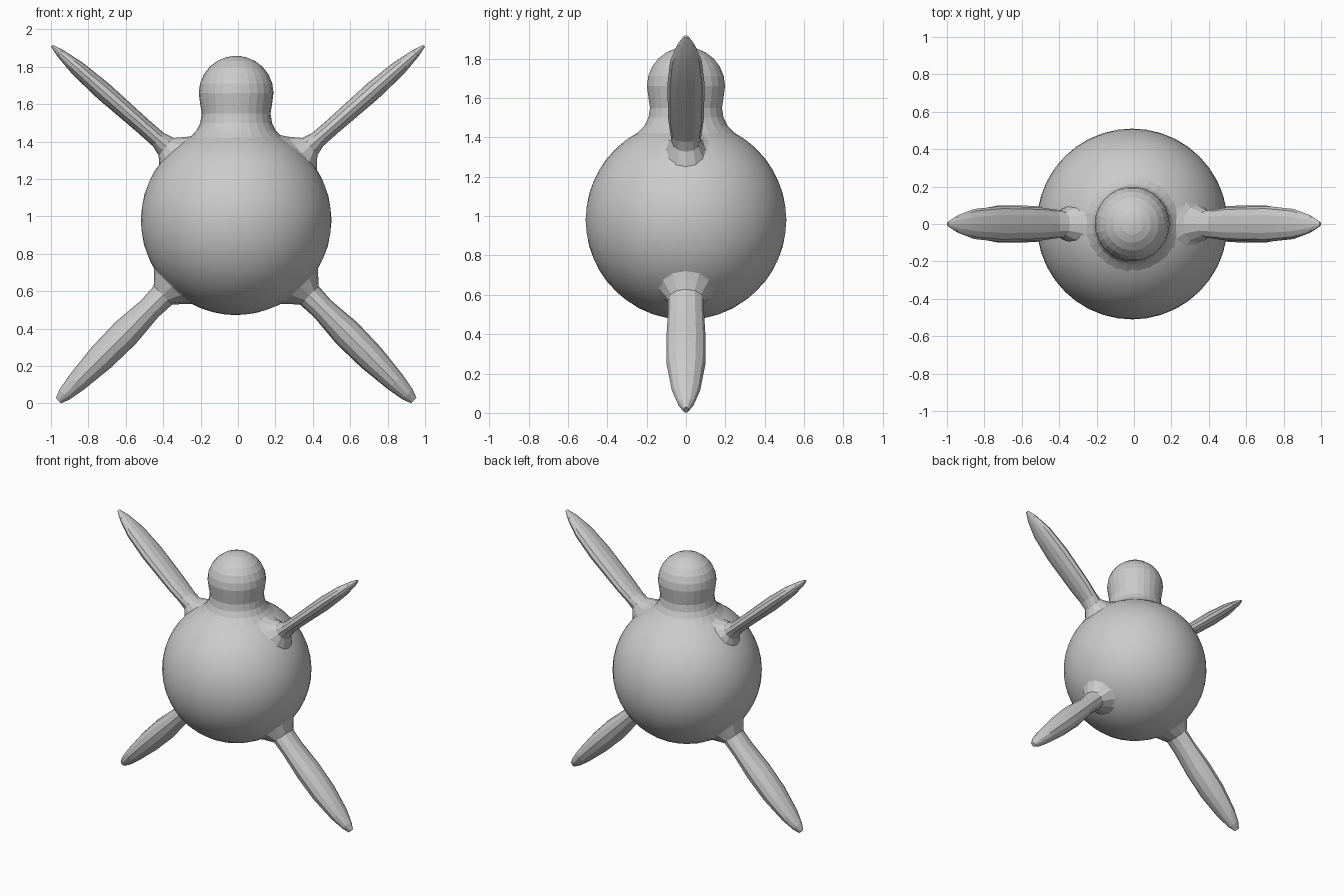
import bpy, bmesh, math
from mathutils import Vector

if "Cube" in bpy.data.objects:
    bpy.data.objects.remove(bpy.data.objects["Cube"])

grey = bpy.data.materials.new("plain grey")
grey.diffuse_color = (0.6, 0.6, 0.6, 1)
grey.use_nodes = True
grey.node_tree.nodes["Principled BSDF"].inputs["Base Color"].default_value = grey.diffuse_color


def finish(bm, name):
    bmesh.ops.recalc_face_normals(bm, faces=bm.faces[:])
    me = bpy.data.meshes.new(name)
    bm.to_mesh(me)
    bm.free()
    me.materials.append(grey)
    ob = bpy.data.objects.new(name, me)
    bpy.context.collection.objects.link(ob)
    bpy.ops.object.select_all(action='DESELECT')
    ob.select_set(True)
    bpy.context.view_layer.objects.active = ob
    bpy.ops.object.shade_smooth_by_angle(angle=math.radians(9))
    return ob


def loft(name, root, tip, sections, sides):
    """Elliptical tube; sections are (t along axis, in-plane radius, y radius)."""
    a, b = Vector(root), Vector(tip)
    d = (b - a).normalized()
    v = Vector((0, 1, 0))
    u = d.cross(v).normalized()
    bm = bmesh.new()
    rings = []
    for t, h, w in sections:
        c = a.lerp(b, t)
        rings.append([bm.verts.new(c + u * h * math.cos(k * math.tau / sides)
                                   + v * w * math.sin(k * math.tau / sides))
                      for k in range(sides)])
    for r, s in zip(rings, rings[1:]):
        for k in range(sides):
            j = (k + 1) % sides
            bm.faces.new((r[k], r[j], s[j], s[k]))
    bm.faces.new(rings[0])
    bm.faces.new(rings[-1])
    return finish(bm, name)


# round body
bm = bmesh.new()
bmesh.ops.create_icosphere(bm, subdivisions=4, radius=0.51)
for p in bm.verts:
    p.co.z *= 0.995
bmesh.ops.translate(bm, verts=bm.verts[:], vec=(-0.01, 0, 0.98))
finish(bm, "body")

# head ball with a neck that flares into the body
neck = [(1.32, 0.33), (1.40, 0.275), (1.43, 0.24), (1.46, 0.212),
        (1.50, 0.192), (1.55, 0.184), (1.60, 0.192)]
dome = [(1.66 + 0.198 * math.sin(math.radians(g)), 0.2 * math.cos(math.radians(g)))
        for g in (0, 15, 30, 45, 60, 73, 83, 89)]
z0, z1 = 1.32, 1.858
loft("head_and_neck", (-0.01, 0, z0), (-0.01, 0, z1),
     [((z - z0) / (z1 - z0), r, r) for z, r in neck + dome], 26)

# flat tapering limbs with flared roots
arm = [(0, .20, .20), (.06, .12, .10), (.12, .062, .072), (.18, .046, .078),
       (.30, .045, .09), (.60, .05, .095), (.80, .042, .08),
       (.93, .024, .045), (1, .007, .012)]
leg = [(0, .20, .22), (.07, .13, .13), (.14, .07, .09), (.25, .064, .092),
       (.45, .08, .1), (.65, .075, .098), (.85, .055, .072),
       (.95, .038, .042), (1, .02, .014)]
for side, s in (("left", -1), ("right", 1)):
    loft(side + "_arm", (0.30 * s, 0, 1.30), (0.995 * s, 0, 1.912), arm, 12)
    loft(side + "_leg", (0.30 * s - 0.01, 0, 0.67),
         (0.95 * s - 0.01, 0, 0.015), leg, 12)
